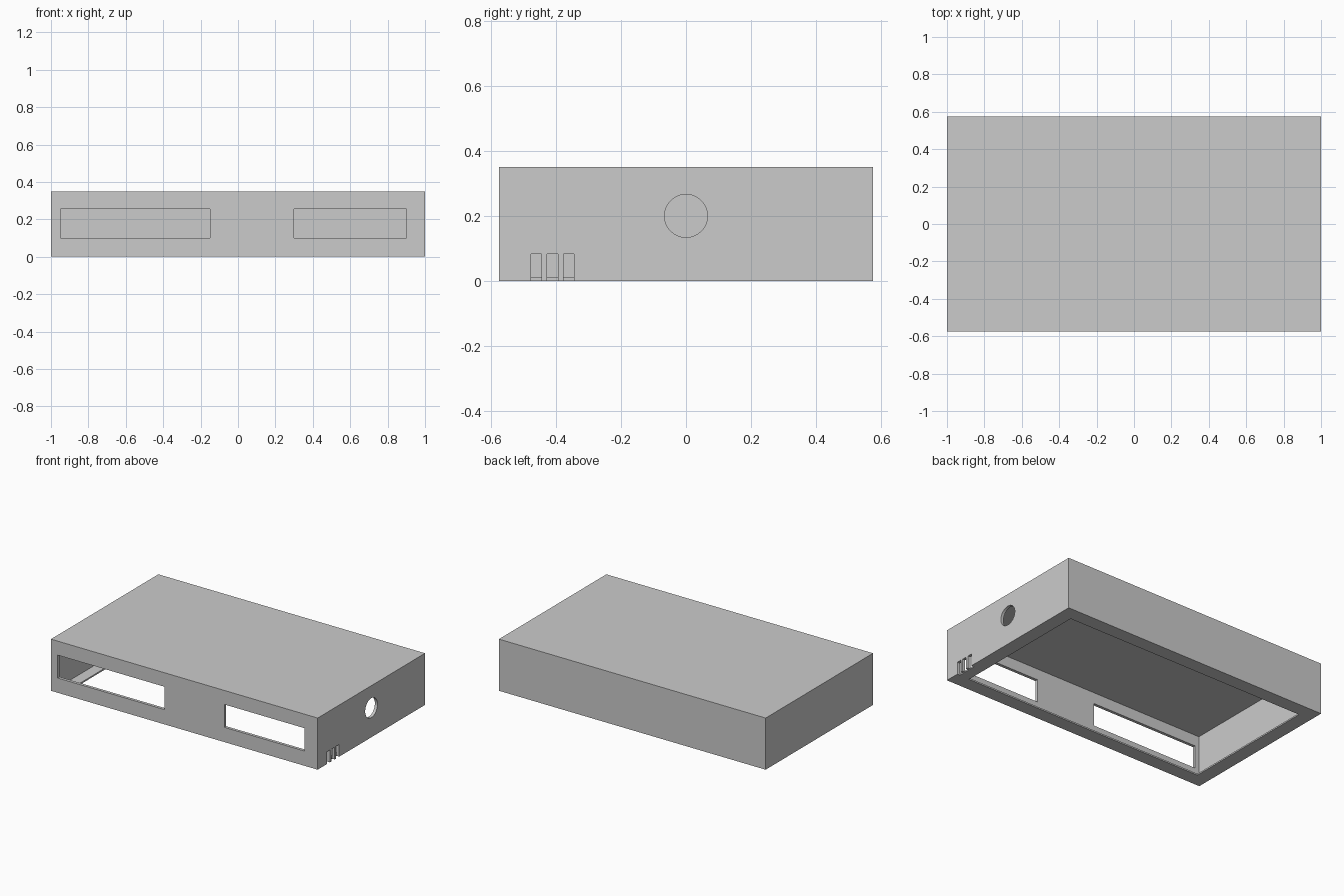
import bpy
from mathutils import Matrix, Vector

cube = bpy.data.objects.get("Cube")
if cube:
    bpy.data.objects.remove(cube, do_unlink=True)

W, D, H = 1.0, 0.575, 0.35   # half width, half depth, height
WALL, LIP, LIP_T = 0.02, 0.095, 0.01

grey = bpy.data.materials.new("plain grey")
grey.use_nodes = True
grey.diffuse_color = (0.6, 0.6, 0.6, 1)
grey.node_tree.nodes["Principled BSDF"].inputs["Base Color"].default_value = (0.6, 0.6, 0.6, 1)


def box(name, x, y, z):
    """Box spanning the given (low, high) ranges."""
    bpy.ops.mesh.primitive_cube_add(size=1)
    ob = bpy.context.object
    ob.name = name
    lo, hi = (Vector(v) for v in zip(x, y, z))
    ob.data.transform(Matrix.Translation((lo + hi) / 2) @ Matrix.Diagonal(hi - lo).to_4x4())
    return ob


def cut(target, cutter):
    cutter.hide_render = True
    mod = target.modifiers.new(cutter.name, "BOOLEAN")
    mod.object = cutter
    mod.solver = "EXACT"
    bpy.context.view_layer.objects.active = target
    bpy.ops.object.modifier_apply(modifier=mod.name)
    bpy.data.objects.remove(cutter, do_unlink=True)


# Hollow case with an inward lip round the open underside
case = box("case", (-W, W), (-D, D), (0, H))
case.data.materials.append(grey)
cut(case, box("cavity", (WALL - W, W - WALL), (WALL - D, D - WALL), (LIP_T, H - WALL)))
cut(case, box("underside_opening", (LIP - W, W - LIP), (LIP - D, D - LIP), (-0.1, 0.1)))

# Two front windows
for x in ((-0.95, -0.15), (0.3, 0.9)):
    cut(case, box("window", x, (-D - 0.1, 0.1 - D), (0.1, 0.255)))

# Round side port
bpy.ops.mesh.primitive_cylinder_add(vertices=64, radius=0.066, depth=0.2,
                                    location=(W, 0, 0.2), rotation=(0, 1.5708, 0))
cut(case, bpy.context.object)

# Three cable notches at the foot of the side wall
for i in range(3):
    y = -0.477 + 0.05 * i
    cut(case, box("notch", (W - WALL, W + 0.1), (y, y + 0.033), (-0.1, 0.083)))
